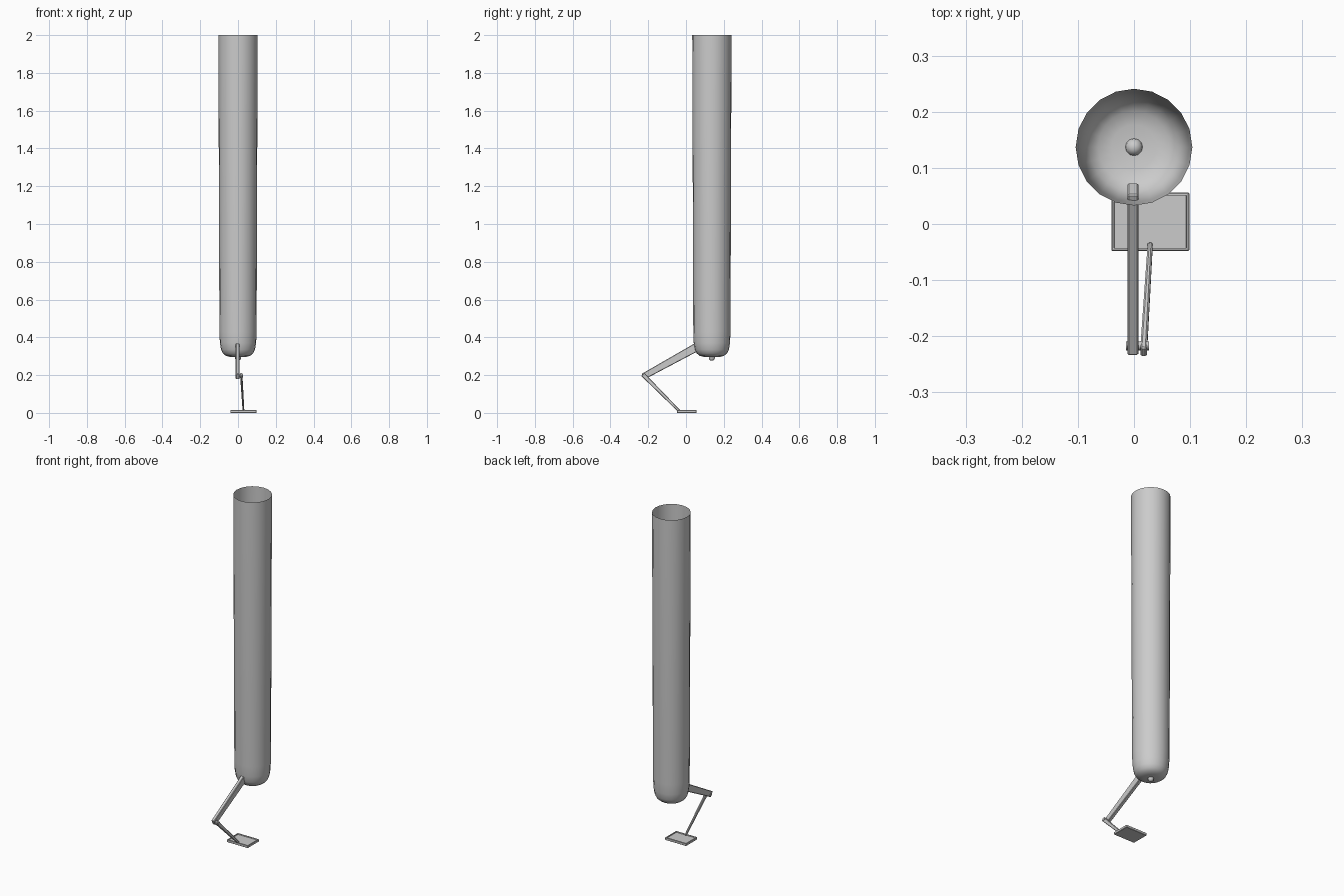
import bpy, bmesh, math
from mathutils import Vector

if "Cube" in bpy.data.objects:
    bpy.data.objects.remove(bpy.data.objects["Cube"])


def finish(name, bm, smooth=None):
    bmesh.ops.recalc_face_normals(bm, faces=bm.faces)
    mesh = bpy.data.meshes.new(name)
    bm.to_mesh(mesh)
    bm.free()
    ob = bpy.data.objects.new(name, mesh)
    bpy.context.collection.objects.link(ob)
    if smooth:
        bpy.ops.object.select_all(action='DESELECT')
        ob.select_set(True)
        bpy.context.view_layer.objects.active = ob
        bpy.ops.object.shade_smooth_by_angle(angle=math.radians(smooth))
    return ob


def lathe(name, profile, x, y, sides):
    """Revolve (radius, z) points about a vertical axis."""
    bm = bmesh.new()
    verts = [bm.verts.new((x, y - r, z)) for r, z in profile]
    edges = [bm.edges.new(p) for p in zip(verts, verts[1:])]
    bmesh.ops.spin(bm, geom=verts + edges, cent=(x, y, 0), axis=(0, 0, 1),
                   angle=math.tau, steps=sides, use_duplicate=False)
    bmesh.ops.remove_doubles(bm, verts=bm.verts, dist=0.0001)
    return finish(name, bm, 40)


def bar(name, start, end, w0, h0, w1, h1):
    """Tapered bevelled box between two points."""
    bm = bmesh.new()
    a, b = Vector(start), Vector(end)
    up = Vector((1, 0, 0)).cross(b - a).normalized()
    side = (b - a).cross(up).normalized()
    rings = []
    for p, w, h in ((a, w0, h0), (b, w1, h1)):
        rings.append([bm.verts.new(p + side * sx * w / 2 + up * sz * h / 2)
                      for sx, sz in ((-1, -1), (1, -1), (1, 1), (-1, 1))])
    for ring in rings:
        bm.faces.new(ring)
    for i in range(4):
        j = (i + 1) % 4
        bm.faces.new((rings[0][i], rings[0][j], rings[1][j], rings[1][i]))
    bmesh.ops.bevel(bm, geom=bm.edges[:], offset=0.003, segments=1,
                    affect='EDGES')
    return finish(name, bm)


# open tall tube with a rounded bottom
lathe("tube", [(0.104, 2.0), (0.0985, 0.43), (0.096, 0.37), (0.090, 0.335),
               (0.080, 0.315), (0.064, 0.302), (0.04, 0.296), (0, 0.295)],
      0, 0.137, 20)

# small knob through the tube bottom
lathe("bottom_knob", [(0, 0.309), (0.007, 0.308), (0.014, 0.302), (0.016, 0.293),
                      (0.014, 0.283), (0.007, 0.277), (0, 0.276)], 0, 0.137, 12)

# folding arm
bar("upper_arm", (-0.002, -0.227, 0.192), (-0.002, 0.063, 0.352),
    0.020, 0.033, 0.020, 0.045)
bar("lower_arm", (0.017, -0.229, 0.204), (0.029, -0.036, 0.010),
    0.012, 0.023, 0.009, 0.014)

# elbow pin
bm = bmesh.new()
bmesh.ops.create_cone(bm, cap_ends=True, segments=12, radius1=0.008,
                      radius2=0.008, depth=0.041)
for v in bm.verts:
    x, y, z = v.co
    v.co = (z + 0.0065, y - 0.217, x + 0.196)
finish("elbow_pin", bm, 40)

# foot plate with raised rim
bm = bmesh.new()
bmesh.ops.create_cube(bm, size=1)
for v in bm.verts:
    v.co = (0.029 + v.co.x * 0.139, 0.004 + v.co.y * 0.104, 0.0075 + v.co.z * 0.015)
bmesh.ops.bevel(bm, geom=bm.edges[:], offset=0.002, segments=1, affect='EDGES')
top = max(bm.faces, key=lambda f: f.calc_center_median().z)
bmesh.ops.inset_individual(bm, faces=[top], thickness=0.004)
bmesh.ops.inset_individual(bm, faces=[top], thickness=0.001, depth=-0.006)
finish("foot_plate", bm)
